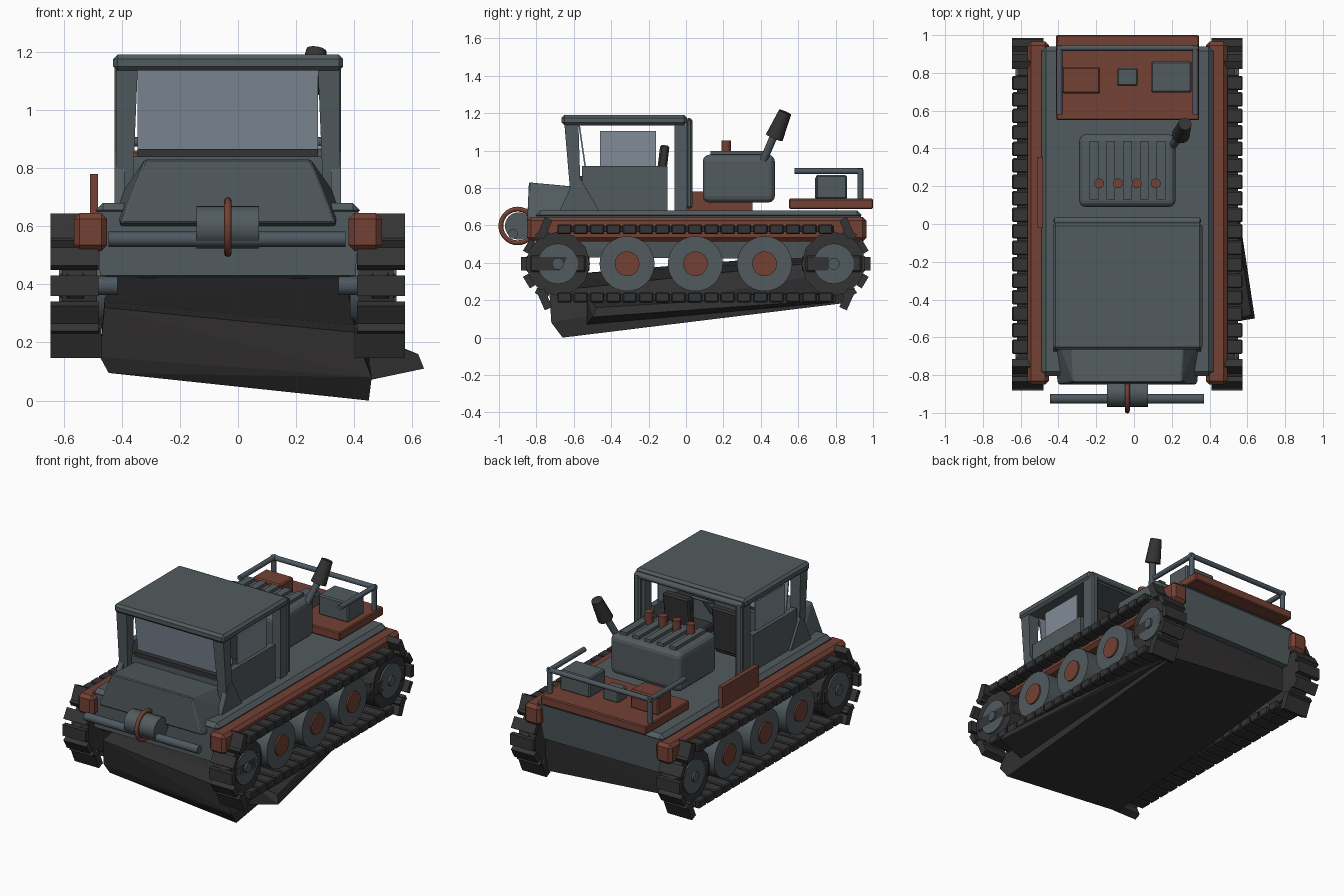
import bpy, bmesh, math
from mathutils import Vector, Matrix

if "Cube" in bpy.data.objects:
    bpy.data.objects.remove(bpy.data.objects["Cube"])

C = -0.035  # vehicle centre line


def mat(name, r, g, b):
    m = bpy.data.materials.new(name)
    m.diffuse_color = (r, g, b, 1)
    m.use_nodes = True
    m.node_tree.nodes["Principled BSDF"].inputs["Base Color"].default_value = m.diffuse_color
    return m


GREY = mat("slate_grey", 0.083, 0.104, 0.112)
RUST = mat("rust_red", 0.17, 0.052, 0.034)
DARK = mat("rubber_black", 0.034, 0.034, 0.034)
BELLY = mat("belly_black", 0.031, 0.029, 0.029)
PIPE = mat("tube_grey", 0.075, 0.098, 0.118)
GLASS = mat("glass", 0.22, 0.26, 0.31)


def finish(name, bm, m, bevel=0, seg=1):
    bmesh.ops.recalc_face_normals(bm, faces=bm.faces)
    me = bpy.data.meshes.new(name)
    bm.to_mesh(me)
    bm.free()
    me.materials.append(m)
    o = bpy.data.objects.new(name, me)
    bpy.context.collection.objects.link(o)
    if bevel:
        b = o.modifiers.new("bevel", 'BEVEL')
        b.width, b.segments = bevel, seg
    return o


def box(name, x, y, z, m, bevel=0, seg=1, tilt=0):
    """Box from (min, max) ranges, tilted about its own x axis."""
    bm = bmesh.new()
    bmesh.ops.create_cube(bm, size=1)
    cen = Vector([(a + b) / 2 for a, b in (x, y, z)])
    S = Matrix.Diagonal([abs(b - a) for a, b in (x, y, z)] + [1])
    bm.transform(Matrix.Translation(cen) @ Matrix.Rotation(tilt, 4, 'X') @ S)
    return finish(name, bm, m, bevel, seg)


def hull(name, pts, m, bevel=0):
    bm = bmesh.new()
    for p in pts:
        bm.verts.new(p)
    bmesh.ops.convex_hull(bm, input=bm.verts[:])
    bmesh.ops.dissolve_limit(bm, angle_limit=0.02, verts=bm.verts[:], edges=bm.edges[:])
    return finish(name, bm, m, bevel)


def rod(name, a, b, r, m, r2=None, n=16):
    a, b = Vector(a), Vector(b)
    bm = bmesh.new()
    bmesh.ops.create_cone(bm, cap_ends=True, segments=n, radius1=r,
                          radius2=r if r2 is None else r2, depth=(b - a).length)
    q = (b - a).to_track_quat('Z', 'Y').to_matrix().to_4x4()
    bm.transform(Matrix.Translation((a + b) / 2) @ q)
    for f in bm.faces:
        f.smooth = len(f.verts) == 4
    for e in bm.edges:
        if any(not f.smooth for f in e.link_faces):
            e.smooth = False
    return finish(name, bm, m)


def torus(name, loc, rot, R, r, m):
    bpy.ops.mesh.primitive_torus_add(location=loc, rotation=rot, major_radius=R, minor_radius=r,
                                     major_segments=28, minor_segments=8)
    o = bpy.context.object
    o.name = name
    o.data.materials.append(m)
    bpy.ops.object.shade_smooth()


def span(s, a, b):
    """x range at offsets a..b from the centre line on side s."""
    return tuple(sorted((C + s * a, C + s * b)))


# Main hull, deck and the tilted belly slab
hull("main_hull", [(C + s * w, y, z) for s in (-1, 1)
                   for w, y, z in ((0.45, -0.8, 0.65), (0.44, -0.8, 0.43), (0.45, 0.935, 0.65), (0.42, 0.91, 0.42))], GREY)
box("deck", (-0.49, 0.42), (-0.805, 0.94), (0.63, 0.68), GREY, 0.03)
hull("belly_slab", [(-0.445, -0.68, 0.095), (0.45, -0.66, 0.0), (0.405, 0.85, 0.185), (-0.455, 0.86, 0.26),
                    (-0.475, -0.7, 0.15), (0.46, -0.72, 0.08), (-0.46, -0.73, 0.32), (0.40, -0.73, 0.235),
                    (-0.46, -0.62, 0.34), (0.40, -0.62, 0.26),
                    (-0.45, 0.87, 0.46), (0.37, 0.87, 0.42), (0.42, 0.85, 0.36)], BELLY)
hull("side_flap", [(0.45, -0.53, 0.07), (0.64, -0.5, 0.11), (0.62, -0.48, 0.16), (0.45, -0.53, 0.22),
                   (0.42, 0.8, 0.19), (0.42, 0.8, 0.24), (0.47, 0.62, 0.19)], BELLY)

# Running gear on both sides
for s, side in ((-1, "left"), (1, "right")):
    X = lambda o: C + s * o
    box(side + "_fender", span(s, 0.415, 0.53), (-0.85, 0.965), (0.515, 0.645), RUST, 0.02)
    for i, y in enumerate((-0.315, 0.05, 0.42)):
        rod(f"{side}_road_wheel_{i}", (X(0.42), y, 0.395), (X(0.565), y, 0.395), 0.147, GREY, n=32)
        rod(f"{side}_wheel_hub_{i}", (X(0.56), y, 0.395), (X(0.575), y, 0.395), 0.066, RUST, n=24)
    for d, y0, end in ((-1, -0.685, "front"), (1, 0.79, "rear")):
        tag = f"{side}_{end}_"
        rod(tag + "sprocket", (X(0.45), y0, 0.395), (X(0.57), y0, 0.395), 0.172, DARK, n=12)
        rod(tag + "sprocket_disc", (X(0.56), y0, 0.395), (X(0.58), y0, 0.395), 0.108, GREY, n=24)
        rod(tag + "axle_cap", (X(0.38), y0, 0.395), (X(0.592), y0, 0.395), 0.032, PIPE)
        # pads wrapped around the sprocket
        for k in range(-2, 3):
            a = math.radians(31 * k)
            y, z = y0 + d * 0.18 * math.cos(a), 0.395 + 0.18 * math.sin(a)
            box(f"{tag}wrap_pad_{k + 2}", span(s, 0.445, 0.61), (y - 0.016, y + 0.016),
                (z - 0.036, z + 0.036), DARK, tilt=d * a)
        box(tag + "inner_link", span(s, 0.47, 0.58), (y0 - 0.17, y0 + 0.17), (0.33, 0.46), DARK, 0.03)
        # standing pads where the track leaves the sprocket
        for u in (-1, 1):
            y, z = y0 + d * 0.072, 0.395 + u * 0.19
            box(f"{tag}corner_pad_{u}", span(s, 0.435, 0.61), (y - 0.022, y + 0.022),
                (z - 0.055, z + 0.055), DARK, tilt=d * u * 0.42)
    # straight runs
    for run, z in (("upper", 0.58), ("lower", 0.215)):
        box(f"{side}_{run}_band", span(s, 0.46, 0.585), (-0.685, 0.79), (z - 0.016, z + 0.016), DARK)
        for i in range(17):
            y = -0.65 + i * 0.0873
            box(f"{side}_{run}_pad_{i}", span(s, 0.435, 0.61), (y - 0.038, y + 0.038),
                (z - 0.026, z + 0.026), DARK, 0.006)

# Nose in front of the cab
hull("nose", [(C + s * w, y, z) for s in (-1, 1) for w, y, z in
              ((0.365, -0.85, 0.61), (0.37, -0.84, 0.62), (0.285, -0.84, 0.83), (0.30, -0.57, 0.805),
               (0.395, -0.55, 0.67), (0.37, -0.8, 0.60))], GREY, 0.006)
box("dash_panel", (C - 0.33, C + 0.33), (-0.58, -0.5), (0.66, 0.84), GREY)
box("windscreen_sill", span(1, -0.31, 0.31), (-0.57, -0.53), (0.835, 0.865), DARK)

# Cab roof, posts, doors and glass
box("cab_roof", (-0.43, 0.362), (-0.665, 0.005), (1.135, 1.19), GREY, 0.015)
rod("rear_hoop_top", (-0.42, 0.015, 1.155), (0.35, 0.015, 1.155), 0.019, GREY)
hull("windscreen", [(C + s * 0.31, y + t, z) for s in (-1, 1) for t in (0, 0.008)
                    for y, z in ((-0.535, 0.86), (-0.575, 1.137))], GLASS)
for s, side in ((-1, "left"), (1, "right")):
    hull(side + "_front_post", [(C + s * w, y, z) for w, y, z in
         ((0.31, -0.65, 1.14), (0.385, -0.65, 1.14), (0.31, -0.575, 1.14), (0.385, -0.575, 1.14),
          (0.33, -0.61, 0.67), (0.385, -0.61, 0.67), (0.33, -0.56, 0.67), (0.385, -0.56, 0.67))], GREY)
    hull(side + "_post_gusset", [(C + s * w, y, z) for w in (0.355, 0.39) for y, z in
         ((-0.6, 0.84), (-0.57, 0.86), (-0.46, 0.67), (-0.68, 0.67))], GREY)
    box(side + "_rear_post", span(s, 0.325, 0.385), (-0.062, 0.005), (0.67, 1.14), GREY)
    box(side + "_rear_hoop", span(s, 0.345, 0.39), (0.0, 0.035), (0.69, 1.17), GREY, 0.01)
    box(side + "_door", span(s, 0.335, 0.375), (-0.555, -0.1), (0.67, 0.917), GREY)
    box(side + "_door_glass", span(s, 0.345, 0.353), (-0.46, -0.16), (0.917, 1.105), GLASS)
    # seats
    box(side + "_seat_back", span(s, 0.08, 0.27), (-0.155, -0.105), (0.74, 1.03), DARK, 0.01, tilt=-0.12)
    box(side + "_seat_cushion", span(s, 0.08, 0.27), (-0.36, -0.13), (0.72, 0.78), DARK, 0.01)
torus("steering_wheel", (0.17, -0.42, 0.87), (0.5, 0, 0), 0.065, 0.009, PIPE)
rod("steering_column", (0.17, -0.52, 0.74), (0.17, -0.42, 0.87), 0.012, PIPE)

# Side plate
box("side_plate", (-0.51, -0.482), (-0.02, 0.355), (0.64, 0.78), RUST)

# Engine with slats, stacks and exhaust
box("engine_block", (-0.29, 0.22), (0.09, 0.475), (0.722, 0.978), GREY, 0.035, 3)
for i in range(5):
    x = -0.212 + i * 0.0887
    box(f"engine_slat_{i}", (x - 0.023, x + 0.023), (0.13, 0.44), (0.96, 0.998), GREY)
for i in range(4):
    x = -0.185 + i * 0.1
    rod(f"stack_{i}", (x, 0.215, 0.96), (x, 0.215, 1.055), 0.026, RUST)
rod("exhaust_pipe", (0.205, 0.415, 0.95), (0.25, 0.475, 1.09), 0.021, PIPE)
rod("exhaust_muffler", (0.248, 0.472, 1.07), (0.27, 0.53, 1.205), 0.048, DARK, 0.035)

# Rear platform with cargo and rail
box("rear_platform", (-0.412, 0.345), (0.55, 1.0), (0.688, 0.743), RUST, 0.006)
box("rust_crate", (-0.38, -0.18), (0.69, 0.83), (0.74, 0.86), RUST, 0.008)
box("small_crate", (-0.09, 0.02), (0.73, 0.825), (0.74, 0.82), GREY, 0.008)
box("grey_crate", (0.09, 0.305), (0.695, 0.86), (0.74, 0.87), GREY, 0.008)
for x, side in ((-0.395, "left"), (0.325, "right")):
    rod(side + "_rail", (x, 0.58, 0.89), (x, 0.945, 0.89), 0.016, PIPE)
    rod(side + "_rail_post", (x, 0.932, 0.74), (x, 0.932, 0.9), 0.016, PIPE)
rod("rear_rail", (-0.41, 0.932, 0.89), (0.34, 0.932, 0.89), 0.016, PIPE)

# Front bar and winch
rod("front_bar", (-0.445, -0.925, 0.555), (0.37, -0.925, 0.555), 0.026, PIPE)
rod("winch_drum", (-0.143, -0.895, 0.597), (0.073, -0.895, 0.597), 0.073, GREY, n=24)
torus("winch_ring", (C, -0.9, 0.597), (0, math.pi / 2, 0), 0.09, 0.013, RUST)
